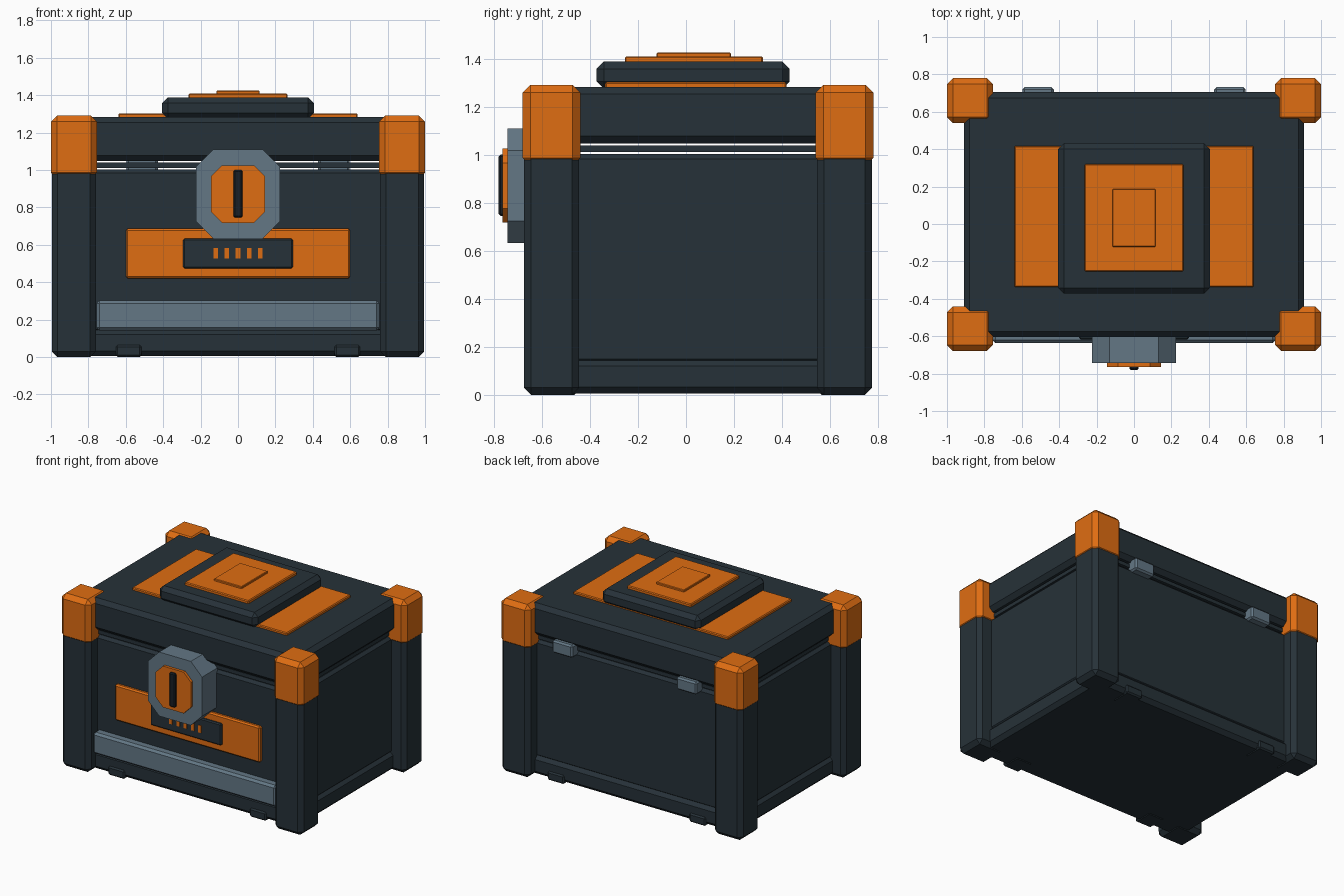
import bpy, bmesh

if "Cube" in bpy.data.objects:
    bpy.data.objects.remove(bpy.data.objects["Cube"])


def material(name, rgb):
    m = bpy.data.materials.new(name)
    m.diffuse_color = (*rgb, 1.0)
    m.use_nodes = True
    m.node_tree.nodes["Principled BSDF"].inputs["Base Color"].default_value = m.diffuse_color
    return m


DARK = material("dark slate", (0.0194, 0.031, 0.040))
BLACK = material("near black", (0.009, 0.013, 0.018))
ORANGE = material("orange", (0.74, 0.153, 0.006))
GREY = material("steel grey", (0.125, 0.184, 0.235))


def finish(bm, name, mat):
    bmesh.ops.recalc_face_normals(bm, faces=bm.faces[:])
    me = bpy.data.meshes.new(name)
    bm.to_mesh(me)
    bm.free()
    me.materials.append(mat)
    ob = bpy.data.objects.new(name, me)
    bpy.context.collection.objects.link(ob)
    return ob


def box(name, x, y, z, mat, bevel=0.0):
    """Chamfered box from (min, max) ranges on each axis."""
    bm = bmesh.new()
    bmesh.ops.create_cube(bm, size=1.0)
    for v in bm.verts:
        v.co = [(a + b) / 2 + c * (b - a) for c, (a, b) in zip(v.co, (x, y, z))]
    if bevel:
        bmesh.ops.bevel(bm, geom=bm.edges[:], offset=bevel, segments=1,
                        affect='EDGES', profile=0.5)
    return finish(bm, name, mat)


def octagon(name, hx, z, cut, y, mat):
    """Rectangle with cut corners in the xz plane, extruded along y."""
    z0, z1 = z
    pts = [(-hx + cut, z0), (hx - cut, z0), (hx, z0 + cut), (hx, z1 - cut),
           (hx - cut, z1), (-hx + cut, z1), (-hx, z1 - cut), (-hx, z0 + cut)]
    bm = bmesh.new()
    f = bm.faces.new([bm.verts.new((px, y[0], pz)) for px, pz in pts])
    ext = bmesh.ops.extrude_face_region(bm, geom=[f])["geom"]
    bmesh.ops.translate(bm, vec=(0, y[1] - y[0], 0),
                        verts=[g for g in ext if isinstance(g, bmesh.types.BMVert)])
    return finish(bm, name, mat)


def span(centre, half):
    return (centre - half, centre + half)


CY = 0.05  # the chest body sits slightly behind the origin

# Chest body, base, seal strip and lid
box("base", span(0, 0.90), span(CY, 0.645), (0.005, 0.148), DARK, 0.028)
box("body", span(0, 0.885), span(CY, 0.625), (0.13, 1.003), DARK, 0.02)
box("seal_strip", span(0, 0.87), span(CY, 0.615), (1.011, 1.039), DARK)
box("lid", span(0, 0.91), span(CY, 0.655), (1.047, 1.283), DARK, 0.03)

# Corner posts with orange caps
for sx, side in ((-1, "left"), (1, "right")):
    for sy, end in ((-1, "front"), (1, "back")):
        cx, cy = sx * 0.8775, CY + sy * 0.61
        box(f"{end}_{side}_post", span(cx, 0.1175), span(cy, 0.115),
            (0.0, 1.02), DARK, 0.03)
        box(f"{end}_{side}_cap", span(cx, 0.1225), span(cy, 0.12),
            (0.955, 1.291), ORANGE, 0.032)
        # Small feet under the long edges
        box(f"{end}_{side}_foot", span(sx * 0.585, 0.068),
            span(CY + sy * 0.58, 0.075), (0.0, 0.065), DARK, 0.01)
    # Hinges on the back
    box(f"{side}_hinge", span(sx * 0.513, 0.084), (0.64, 0.732),
        (0.975, 1.07), GREY, 0.012)

# Stacked plates on the lid
box("lid_band", span(0, 0.64), span(0.04, 0.378), (1.27, 1.302), ORANGE, 0.006)
box("lid_block", span(0, 0.405), span(0.03, 0.402), (1.275, 1.388), DARK, 0.03)
box("lid_plate", span(0, 0.264), span(0.033, 0.288), (1.37, 1.41), ORANGE, 0.006)
box("lid_plate_centre", span(0, 0.115), span(0.033, 0.155), (1.40, 1.425), ORANGE, 0.004)

# Front plates
box("kick_plate", span(0, 0.757), (-0.637, -0.54), (0.142, 0.302), GREY, 0.016)
box("front_panel", span(0, 0.60), (-0.60, -0.55), (0.42, 0.688), ORANGE, 0.01)
box("display", span(0, 0.293), (-0.618, -0.57), (0.473, 0.635), DARK, 0.008)
for i in range(5):
    box(f"display_bar_{i + 1}", span((i - 2) * 0.0595, 0.0125),
        (-0.624, -0.61), (0.528, 0.582), ORANGE)

# Latch
octagon("latch", 0.224, (0.632, 1.11), 0.093, (-0.744, -0.56), GREY)
octagon("latch_plate", 0.145, (0.717, 1.025), 0.06, (-0.764, -0.73), ORANGE)
box("latch_slot", span(0, 0.025), (-0.78, -0.75), (0.745, 1.0), BLACK, 0.008)
